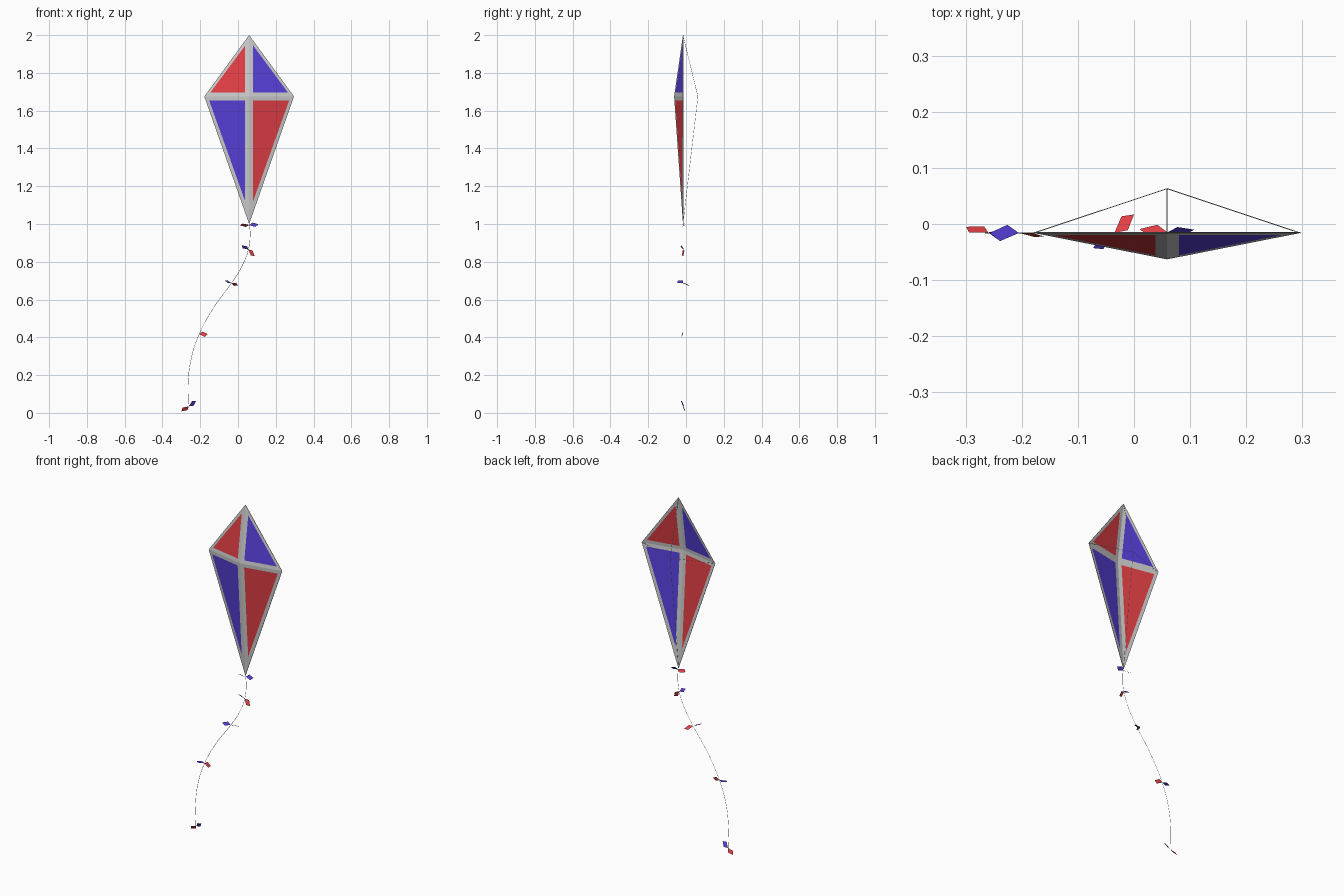
import bpy, bmesh
from mathutils import Vector

if "Cube" in bpy.data.objects:
    bpy.data.objects.remove(bpy.data.objects["Cube"])

CX, CZ, RIM, PEAK, HALF = 0.059, 1.675, -0.016, -0.063, 0.2375
THICK = 0.002


def material(name, color):
    m = bpy.data.materials.new(name)
    m.diffuse_color = (*color, 1)
    m.use_nodes = True
    m.node_tree.nodes["Principled BSDF"].inputs["Base Color"].default_value = m.diffuse_color
    return m


grey = material("frame_grey", (0.8, 0.8, 0.8))
red = material("red_cloth", (0.76, 0.05, 0.06))
blue = material("blue_cloth", (0.09, 0.05, 0.68))


def make_object(name, bm, mats):
    me = bpy.data.meshes.new(name)
    bm.to_mesh(me)
    bm.free()
    for m in mats:
        me.materials.append(m)
    ob = bpy.data.objects.new(name, me)
    bpy.context.collection.objects.link(ob)
    return ob


def wire(name, points, cyclic=False, kind='POLY', radius=0.001):
    cu = bpy.data.curves.new(name, 'CURVE')
    cu.dimensions = '3D'
    cu.bevel_depth = radius
    cu.bevel_resolution = 0
    if kind == 'BEZIER':
        sp = cu.splines.new('BEZIER')
        sp.bezier_points.add(len(points) - 1)
        for bp, p in zip(sp.bezier_points, points):
            bp.co = p
            bp.handle_left_type = bp.handle_right_type = 'AUTO'
        sp.resolution_u = 5
    else:
        sp = cu.splines.new('POLY')
        sp.points.add(len(points) - 1)
        for sp_pt, p in zip(sp.points, points):
            sp_pt.co = (*p, 1)
    ob = bpy.data.objects.new(name, cu)
    bpy.context.collection.objects.link(ob)
    return ob


# Sail: four slanted triangles, each a grey border around a coloured panel
bm = bmesh.new()


def add_face(pts, mat, normal_y):
    f = bm.faces.new([bm.verts.new(p) for p in pts])
    f.material_index = mat
    f.normal_update()
    if f.normal.y * normal_y < 0:
        f.normal_flip()


for sx in (-1, 1):
    for sz, height, tip_gap in ((1, 0.325, 0.27), (-1, 0.675, 0.555)):
        side = 0.206 if sz > 0 else 0.212
        outer = [(0, 0), (HALF, 0), (0, height)]
        inner = [(0.021, 0.02), (side, 0.02), (0.021, tip_gap)]

        def place(p, dy):
            y = PEAK + (RIM - PEAK) * (p[0] / HALF + p[1] / height) + dy
            return Vector((CX + sx * p[0], y, CZ + sz * p[1]))

        for dy, facing in ((0, -1), (THICK, 1)):
            o = [place(p, dy) for p in outer]
            i = [place(p, dy) for p in inner]
            for k in range(3):
                n = (k + 1) % 3
                add_face([o[k], o[n], i[n], i[k]], 0, facing)
            # Colours are swapped between the front and the back
            add_face(i, 1 if sx * sz * facing > 0 else 2, facing)
        # Thin rim joining front and back
        a, b = outer[1], outer[2]
        f = bm.faces.new([bm.verts.new(v) for v in
                          (place(a, 0), place(b, 0), place(b, THICK), place(a, THICK))])
        f.normal_update()
        if f.normal.dot(Vector((sx, 0, sz))) < 0:
            f.normal_flip()
bmesh.ops.remove_doubles(bm, verts=bm.verts, dist=0.0001)
make_object("sail", bm, [grey, red, blue])

# Bridle strings meeting behind the sail
knot = (CX, 0.063, CZ)
for name, corner in (("top", (CX, RIM, 1.999)), ("bottom", (CX, RIM, 1.001)),
                     ("left", (CX - HALF, RIM, CZ)), ("right", (CX + HALF, RIM, CZ))):
    wire("bridle_" + name, [corner, knot], radius=0.0008)

# Tail string
path = [(0.059, 1.0), (0.064, 0.96), (0.055, 0.865), (0.015, 0.765), (-0.035, 0.687),
        (-0.13, 0.555), (-0.205, 0.417), (-0.245, 0.30), (-0.264, 0.16), (-0.262, 0.035)]
wire("tail_string", [(x, -0.016, z) for x, z in path], kind='BEZIER')

# Tail bows: knot, then tip and width direction of the red and blue wings
bows = [
    ((0.06, -0.015, 0.994), (0.01, -0.009, 0.993), (0, 1, -0.8), (0.107, -0.01, 0.998), (0, 0.5, 0.8)),
    ((0.055, -0.016, 0.865), (0.088, -0.014, 0.83), (0.5, 0.4, 0.5), (0.02, -0.026, 0.887), (0.5, -0.6, 0.5)),
    ((-0.035, -0.016, 0.687), (0.0, 0.017, 0.675), (0.6, -0.5, 0.4), (-0.073, -0.043, 0.702), (-0.3, 0.5, 0.4)),
    ((-0.205, -0.016, 0.417), (-0.16, -0.022, 0.416), (0, 0.25, 1), (-0.257, -0.016, 0.418), (0, 1, 0)),
    ((-0.26, -0.015, 0.035), (-0.299, -0.005, 0.008), (0.4, 0.4, -0.6), (-0.222, -0.022, 0.062), (0.4, 0.4, -0.5)),
]
for n, (c, red_tip, red_w, blue_tip, blue_w) in enumerate(bows, 1):
    bm = bmesh.new()
    c = Vector(c)
    for idx, (tip, w) in enumerate(((red_tip, red_w), (blue_tip, blue_w))):
        d = Vector(tip) - c
        w = Vector(w)
        w = (w - d * (w.dot(d) / d.length_squared)).normalized() * 0.0145
        f = bm.faces.new([bm.verts.new(p) for p in
                          (c, c + d * 0.4 + w, c + d, c + d * 0.65 - w)])
        f.material_index = idx
    make_object("tail_bow_%d" % n, bm, [red, blue])
